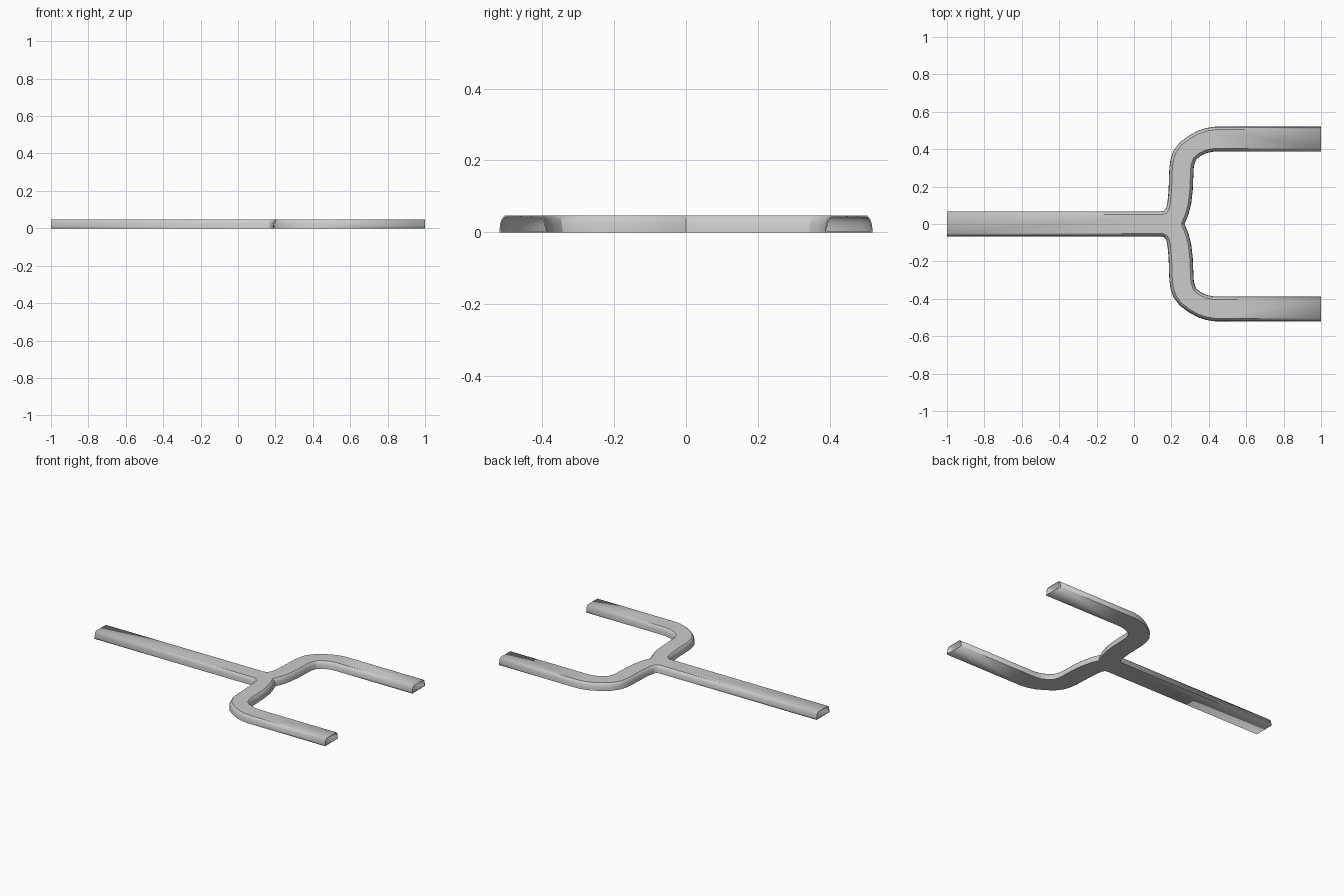
import bpy, bmesh, math
from mathutils import Vector

if "Cube" in bpy.data.objects:
    bpy.data.objects.remove(bpy.data.objects["Cube"])

# Plan-view wall lines of one half (mirrored across y = 0)
OUTER = [(-1, .067), (.150, .067), (.162, .071), (.172, .083), (.179, .115), (.185, .18),
         (.187, .25), (.189, .30), (.195, .345), (.21, .39), (.243, .435), (.29, .47),
         (.34, .498), (.385, .513), (.43, .52), (1, .52)]
INNER = [(1, .388), (.43, .388), (.39, .380), (.355, .364), (.332, .344), (.32, .31),
         (.317, .25), (.314, .18), (.306, .11), (.291, .05), (.27, 0)]
# Wall section: (inset, height)
SECTION = [(0, 0), (.001, .012), (.0025, .024), (.0055, .034), (.010, .042), (.016, .047)]
WALL = .004


def mirror(points):
    return [(x, -y) for x, y in reversed(points)]


def inset(points, d):
    """Offset a wall line to its right; the open ends stay in the end plane."""
    pts = [Vector(p) for p in points]
    result = []
    for i, p in enumerate(pts):
        a = (p - pts[i - 1]).normalized() if i else (pts[1] - p).normalized()
        b = (pts[i + 1] - p).normalized() if i < len(pts) - 1 else a
        t = (a + b).normalized()
        n = Vector((t.y, -t.x))
        result.append(p + n * d / max(.5, t.dot(a)))
    return result


# Forked duct shell, open at its three ends
chains = [OUTER, INNER + mirror(INNER)[1:], mirror(OUTER)]
bm = bmesh.new()
bottom, top = [], []
for chain in chains:
    rows = [[bm.verts.new((p.x, p.y, z)) for p in inset(chain, d)] for d, z in SECTION]
    for low, high in zip(rows, rows[1:]):
        for i in range(len(low) - 1):
            bm.faces.new((low[i], high[i], high[i + 1], low[i + 1]))
    bottom += rows[0]
    top += rows[-1]
caps = [bm.faces.new(bottom), bm.faces.new(top)]
bmesh.ops.triangulate(bm, faces=caps)
bmesh.ops.recalc_face_normals(bm, faces=bm.faces)
if sum(f.normal.z * f.calc_area() for f in bm.faces if f.calc_center_median().z > .04) < 0:
    bmesh.ops.reverse_faces(bm, faces=bm.faces)
mesh = bpy.data.meshes.new("forked_duct")
bm.to_mesh(mesh)
bm.free()
duct = bpy.data.objects.new("forked_duct", mesh)
bpy.context.collection.objects.link(duct)

# Thin wall thickness, inwards
solid = duct.modifiers.new("wall", 'SOLIDIFY')
solid.thickness = WALL
solid.offset = -1
solid.use_even_offset = True

bpy.context.view_layer.objects.active = duct
duct.select_set(True)
bpy.ops.object.shade_smooth_by_angle(angle=math.radians(25))
